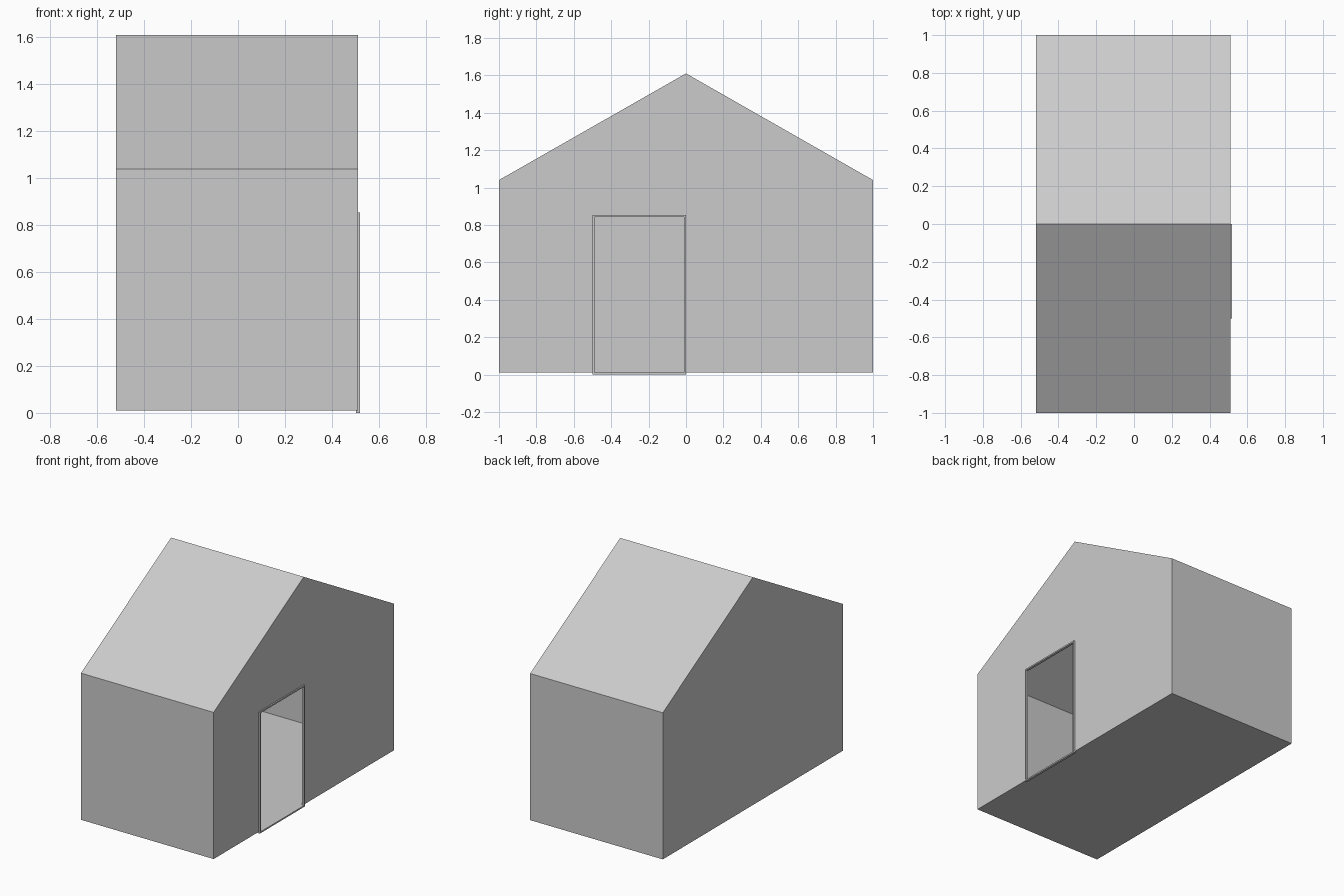
import bpy
import bmesh

if "Cube" in bpy.data.objects:
    bpy.data.objects.remove(bpy.data.objects["Cube"])

X0, X1 = -0.52, 0.511           # gable wall planes
Z0, EAVE, RIDGE = 0.01, 1.04, 1.61
DY0, DY1, DZ = -0.5, 0.0, 0.853  # outer size of the door frame
T = 0.01                         # frame bar width


def add_object(name, bm):
    mesh = bpy.data.meshes.new(name)
    bm.to_mesh(mesh)
    bm.free()
    ob = bpy.data.objects.new(name, mesh)
    bpy.context.collection.objects.link(ob)
    return ob


def add_box(bm, lo, hi):
    cube = bmesh.ops.create_cube(bm, size=1)
    for v in cube["verts"]:
        v.co = [(a + b) / 2 + c * (b - a) for a, b, c in zip(lo, hi, v.co)]


# House shell: thin-walled gable prism with a doorway cut into the right gable
gable = [(-1, Z0), (1, Z0), (1, EAVE), (0, RIDGE), (-1, EAVE)]
h = T / 2
doorway = [(DY0 + h, Z0), (DY0 + h, DZ - h), (DY1 - h, DZ - h), (DY1 - h, Z0)]

bm = bmesh.new()
left = [bm.verts.new((X0, y, z)) for y, z in gable]
right = [bm.verts.new((X1, y, z)) for y, z in gable]
notch = [bm.verts.new((X1, y, z)) for y, z in doorway]
bm.faces.new(left[::-1])
bm.faces.new([right[0]] + notch + right[1:])
# floor keeps the doorway threshold points on its edge
bm.faces.new([left[0], left[1], right[1], notch[3], notch[0], right[0]])
for i in range(1, 5):
    j = (i + 1) % 5
    bm.faces.new([left[i], left[j], right[j], right[i]])
bmesh.ops.recalc_face_normals(bm, faces=bm.faces)
add_object("house_shell", bm)

# Door frame: sill, lintel and two jambs
FX0, FX1 = 0.503, 0.52
bm = bmesh.new()
for z in (0, DZ - T):
    add_box(bm, (FX0, DY0, z), (FX1, DY1, z + T))
for y in (DY0, DY1 - T):
    add_box(bm, (FX0, y, T), (FX1, y + T, DZ - T))
add_object("door_frame", bm)
